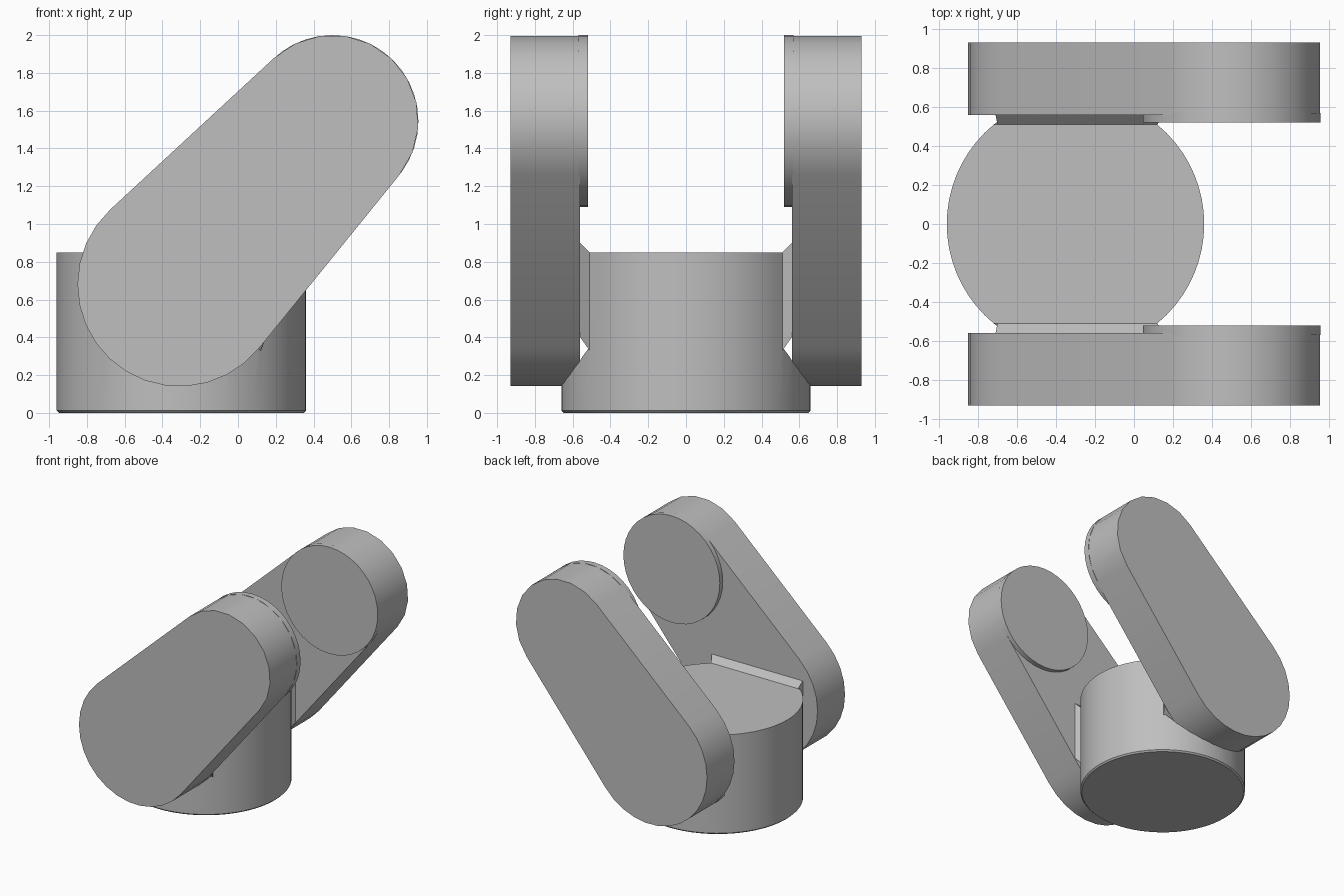
import bpy, bmesh
from math import sin, cos, pi, atan2, asin, hypot, radians

cube = bpy.data.objects.get("Cube")
if cube:
    bpy.data.objects.remove(cube)

GREY = (0.52, 0.52, 0.52, 1)
mat = bpy.data.materials.new("plain grey")
mat.use_nodes = True
mat.diffuse_color = GREY
mat.node_tree.nodes["Principled BSDF"].inputs["Base Color"].default_value = GREY

LOW, LOW_R = (-0.31, 0.68), 0.54      # lower pivot of the arms
TOP, TOP_R = (0.5, 1.545), 0.455      # upper pivot of the arms
BASE_X, BASE_R, BASE_H = -0.3, 0.66, 0.85
CUT_Y, IN_Y, OUT_Y = 0.51, 0.56, 0.93


def loft(name, rings):
    """Solid through matching rings of points, capped at both ends."""
    bm = bmesh.new()
    loops = [[bm.verts.new(p) for p in ring] for ring in rings]
    n = len(loops[0])
    for a, b in zip(loops, loops[1:]):
        for i in range(n):
            j = (i + 1) % n
            bm.faces.new((a[i], a[j], b[j], b[i]))
    bm.faces.new(loops[0])
    bm.faces.new(loops[-1])
    bmesh.ops.recalc_face_normals(bm, faces=bm.faces)
    mesh = bpy.data.meshes.new(name)
    bm.to_mesh(mesh)
    bm.free()
    mesh.materials.append(mat)
    obj = bpy.data.objects.new(name, mesh)
    bpy.context.collection.objects.link(obj)
    return obj


def arc(centre, r, start, end, steps):
    return [(centre[0] + r * cos(start + (end - start) * i / steps),
             centre[1] + r * sin(start + (end - start) * i / steps))
            for i in range(steps + 1)]


def slab(name, outline, y0, y1):
    return loft(name, [[(x, y, z) for x, z in outline] for y in (y0, y1)])


def activate(obj):
    bpy.ops.object.select_all(action='DESELECT')
    obj.select_set(True)
    bpy.context.view_layer.objects.active = obj


def smooth(obj):
    activate(obj)
    bpy.ops.object.shade_smooth_by_angle(angle=radians(30))


# Tapered link outline: two arcs joined by their tangents
dx, dz = TOP[0] - LOW[0], TOP[1] - LOW[1]
lean = atan2(dz, dx)
half = pi / 2 - asin((LOW_R - TOP_R) / hypot(dx, dz))
link = (arc(TOP, TOP_R, lean - half, lean + half, 10)
        + arc(LOW, LOW_R, lean + half, lean + 2 * pi - half, 16))

# Round base with a slightly eased bottom edge
def ring(r, z):
    return [(x, y, z) for x, y in arc((BASE_X, 0), r, 0, 2 * pi, 64)[:-1]]

base = loft("base", [ring(BASE_R - 0.012, 0), ring(BASE_R, 0.012), ring(BASE_R, BASE_H)])

for side, s in (("front", -1), ("back", 1)):
    # Seat for the arm, cut out of the base
    cutter = slab("seat_cutter", link, s * CUT_Y, s * 1.1)
    cutter.hide_render = True
    activate(base)
    mod = base.modifiers.new("seat", 'BOOLEAN')
    mod.operation, mod.solver, mod.object = 'DIFFERENCE', 'EXACT', cutter
    bpy.ops.object.modifier_apply(modifier=mod.name)
    bpy.data.objects.remove(cutter)

    smooth(slab(side + "_arm", link, s * IN_Y, s * OUT_Y))

    # Raised disc on the inner face at the upper pivot
    disc = arc(TOP, TOP_R, 0, 2 * pi, 40)[:-1]
    smooth(slab(side + "_disc", disc, s * 0.52, s * (IN_Y + 0.01)))

    # Spacer between base and arm, sloping up towards the arm
    def frame(x0, x1, z0, z1, y):
        return [(x0, y, z0), (x1, y, z0), (x1, y, z1), (x0, y, z1)]
    loft(side + "_spacer", [frame(-0.7, 0.12, 0.33, BASE_H, s * CUT_Y),
                            frame(-0.71, 0.15, 0.4, 0.9, s * IN_Y)])

smooth(base)
